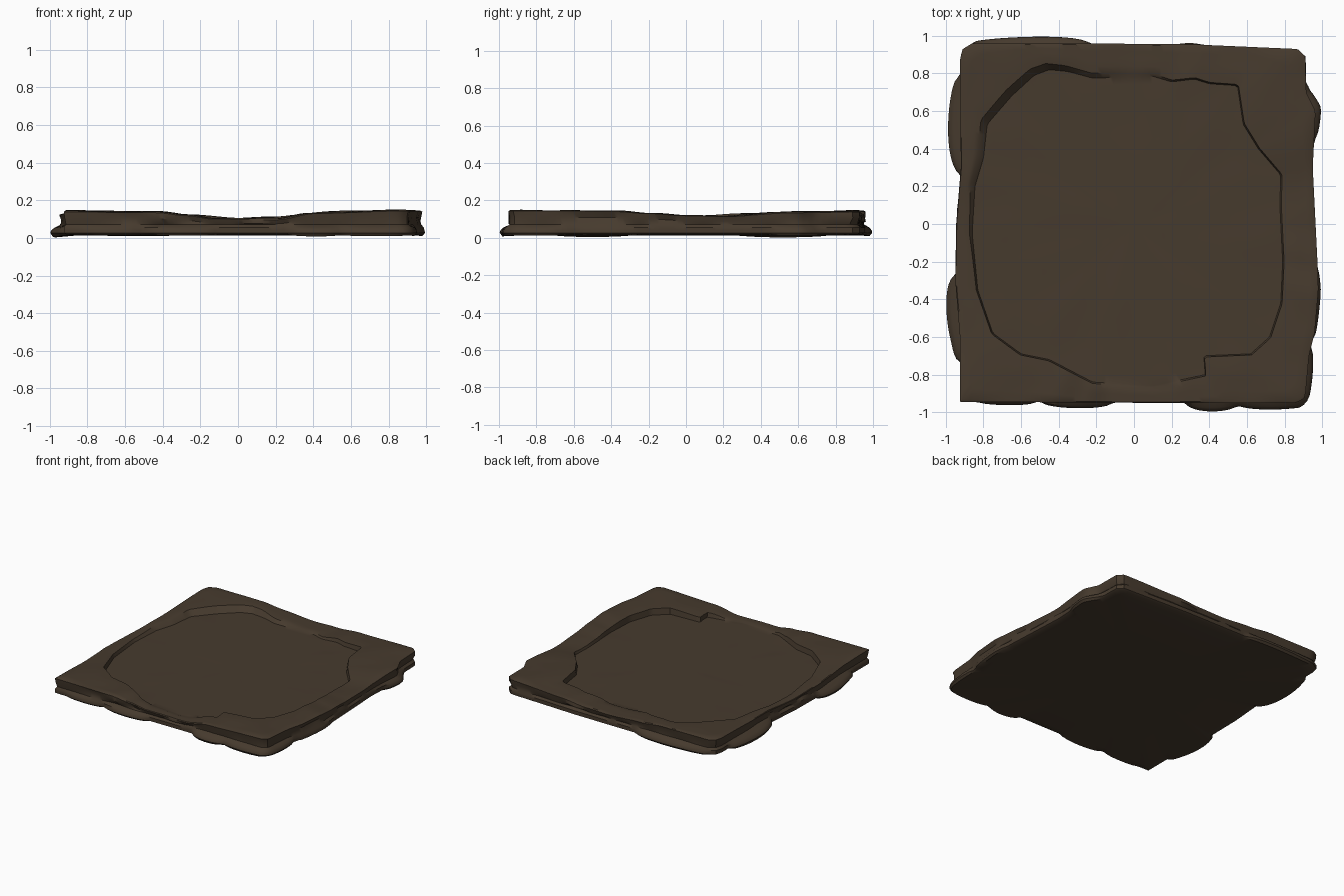
import bpy, bmesh, math
from mathutils import Vector, noise

cube = bpy.data.objects.get("Cube")
if cube:
    bpy.data.objects.remove(cube, do_unlink=True)

# Counter-clockwise outlines seen from above
SLAB = [(.96, .1), (.95, .3), (.965, .6), (.915, .7), (.91, .89), (.87, .93), (.3, .955),
        (-.3, .96), (-.86, .96), (-.91, .93), (-.925, .88), (-.92, .3), (-.945, 0),
        (-.95, -.3), (-.925, -.6), (-.925, -.945), (0, -.95), (.87, -.95), (.91, -.92),
        (.93, -.7), (.96, -.58), (.98, -.35), (.975, -.2)]
RECESS = [(.775, .1), (.78, .26), (.66, .4), (.58, .53), (.55, .735), (.4, .745), (.32, .77),
          (.2, .755), (.1, .785), (-.22, .775), (-.35, .81), (-.45, .82), (-.53, .79),
          (-.65, .68), (-.78, .53), (-.8, .35), (-.845, .2), (-.86, -.05), (-.83, -.35),
          (-.75, -.58), (-.6, -.69), (-.45, -.72), (-.22, -.84), (.1, -.86), (.38, -.8),
          (.37, -.7), (.62, -.69), (.72, -.6), (.78, -.42), (.79, -.2)]
# Rim height by direction in degrees
RIM = [(0, .122), (12, .117), (32, .138), (45, .142), (67, .128), (78, .112), (90, .108),
       (107, .125), (116, .142), (135, .144), (160, .13), (180, .12), (200, .126), (225, .142),
       (245, .138), (254, .122), (262, .104), (282, .1), (294, .134), (315, .148),
       (337, .146), (348, .134), (360, .122)]
# Lumps at the foot of the sides: direction, half width, depth
LUMPS = [(152, 12, .075), (207, 11, .065), (118, 14, .04), (32, 7, .035), (337, 9, .015),
         (319, 6, .035), (293, 7, .05), (307, 8, .045), (253, 10, .032), (235, 6, .02)]
FLOOR = .097
STEPS = 300


def radius(outline, a):
    d = Vector((math.cos(a), math.sin(a)))
    best = 0
    for i, p in enumerate(outline):
        p, q = Vector(p), Vector(outline[(i + 1) % len(outline)])
        s, t = d.cross(p), d.cross(q)
        if s <= 0 <= t and t > s:
            hit = p.lerp(q, -s / (t - s))
            best = max(best, hit.dot(d))
    return best


def rim_height(deg):
    for (a, h), (b, k) in zip(RIM, RIM[1:]):
        if a <= deg <= b:
            u = (deg - a) / (b - a)
            return h + (k - h) * u * u * (3 - 2 * u)


def lump(deg):
    total = 0
    for c, w, depth in LUMPS:
        u = (deg - c) / w
        if abs(u) < 1:
            total = max(total, depth * math.sqrt(1 - u * u))
    return total


def rough(x, y, z, amount):
    return amount * noise.noise(Vector((x * 5, y * 5, z * 20)))


# Radius and height of every ring along one direction, from floor to underside
def section(deg):
    a = math.radians(deg)
    inner, outer = radius(RECESS, a), radius(SLAB, a)
    h, foot = rim_height(deg), lump(deg)
    slope = .008 + .035 * max(0, math.cos(a - math.radians(135))) ** 4
    edge = inner + slope
    floor = min(FLOOR, h - .001)
    rows = [(inner * f, floor, .004) for f in (.2, .4, .6, .8, .95)]
    rows += [(inner, floor, 0), (edge, h - .004, 0)]
    rows += [(edge + (outer - edge) * f, h, .005) for f in (.25, .5, .75, .95)]
    wave = rough(math.cos(a), math.sin(a), 3, .02)
    rows += [(outer, h - .004, 0), (outer - .008 + wave, h * .75, 0),
             (outer - .012 - wave, .072, 0), (outer + foot * .55, .056, 0),
             (outer + foot * .92, .04, 0), (outer + foot, .027, 0),
             (outer + foot - .015, .019 - foot * .22, 0),
             (outer * .93, .013, 0), (outer * .5, .013, 0)]
    pts = []
    for r, z, bump in rows:
        x, y = r * math.cos(a), r * math.sin(a)
        pts.append((x, y, z + rough(x, y, 0, bump)))
    return pts


# Loft the sections into one closed slab
bm = bmesh.new()
cols = [[bm.verts.new(p) for p in section(i * 360 / STEPS)] for i in range(STEPS)]
middle = bm.verts.new((0, 0, FLOOR))
under = bm.verts.new((0, 0, .013))
for i, col in enumerate(cols):
    nxt = cols[(i + 1) % STEPS]
    bm.faces.new((middle, col[0], nxt[0]))
    bm.faces.new((under, nxt[-1], col[-1]))
    for j in range(len(col) - 1):
        bm.faces.new((col[j], col[j + 1], nxt[j + 1], nxt[j]))
bmesh.ops.recalc_face_normals(bm, faces=bm.faces)
mesh = bpy.data.meshes.new("stone_slab")
bm.to_mesh(mesh)
bm.free()
slab = bpy.data.objects.new("stone_slab", mesh)
bpy.context.collection.objects.link(slab)

# Dark brown stone
colour = (.062, .043, .027, 1)
stone = bpy.data.materials.new("dark_brown_stone")
stone.use_nodes = True
stone.diffuse_color = colour
stone.node_tree.nodes["Principled BSDF"].inputs["Base Color"].default_value = colour
mesh.materials.append(stone)

bpy.context.view_layer.objects.active = slab
slab.select_set(True)
bpy.ops.object.shade_smooth_by_angle(angle=math.radians(35))
